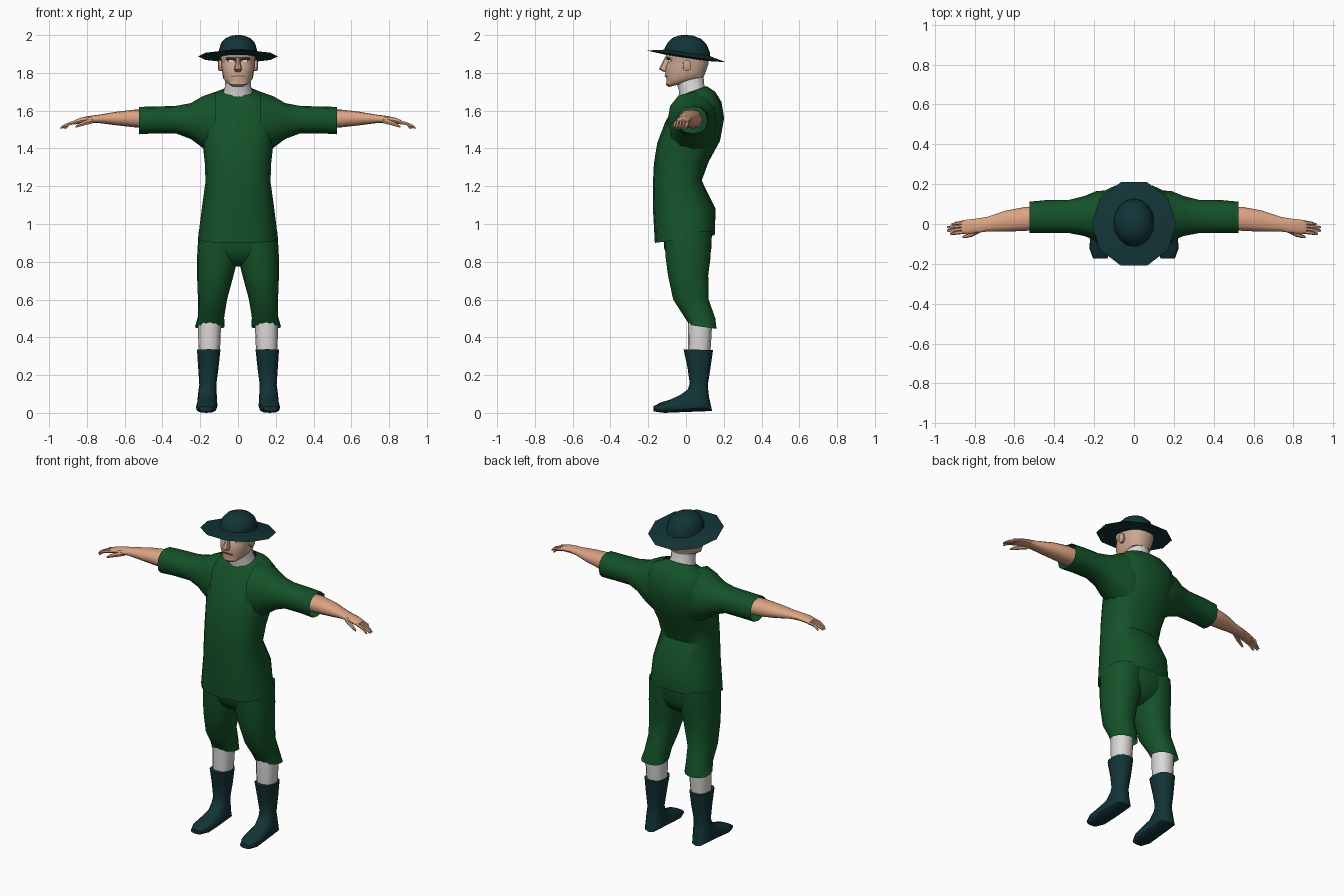
import bpy, bmesh, math
from mathutils import Vector as V


def material(name, rgb):
    m = bpy.data.materials.new(name)
    m.diffuse_color = (*rgb, 1)
    return m


GREEN = material("green cloth", (0.007, 0.085, 0.022))
TEAL = material("dark teal leather", (0.006, 0.034, 0.038))
WHITE = material("white linen", (0.72, 0.70, 0.69))
FACE = material("pale skin", (0.62, 0.40, 0.29))
SKIN = material("tanned skin", (0.72, 0.37, 0.23))
DARK = material("dark brown", (0.05, 0.03, 0.025))
LIP = material("lip brown", (0.25, 0.12, 0.09))


def yz(x, hw, yf, zf, yb, zb):
    """Ring lying across x, spanned by a front and a back (y, z) point."""
    return V((x, (yf + yb) / 2, (zf + zb) / 2)), V((hw, 0, 0)), V((0, (yb - yf) / 2, (zb - zf) / 2))


def xr(x, y0, y1, z0, z1):
    """Upright ring at a given x."""
    return V((x, (y0 + y1) / 2, (z0 + z1) / 2)), V((0, (y1 - y0) / 2, 0)), V((0, 0, (z1 - z0) / 2))


def finish(name, bm, mat, mirror, angle=40):
    bmesh.ops.recalc_face_normals(bm, faces=bm.faces[:])
    me = bpy.data.meshes.new(name)
    bm.to_mesh(me)
    bm.free()
    me.materials.append(mat)
    ob = bpy.data.objects.new(name, me)
    bpy.context.collection.objects.link(ob)
    bpy.ops.object.select_all(action='DESELECT')
    ob.select_set(True)
    bpy.context.view_layer.objects.active = ob
    bpy.ops.object.shade_smooth_by_angle(angle=math.radians(angle))
    if mirror:
        holder = ob.modifiers.new("mirror", 'MIRROR')
        holder.use_bisect_axis[0] = False
        holder.use_mirror_merge = False
    return ob


def loft(name, rings, mat, n=12, p=0.85, caps=True, mirror=False):
    """Skin a row of (super)ellipse rings."""
    bm = bmesh.new()
    loops = []
    for c, a, b in rings:
        row = []
        for i in range(n):
            t = 2 * math.pi * i / n
            u, v = math.cos(t), math.sin(t)
            u = math.copysign(abs(u) ** p, u)
            v = math.copysign(abs(v) ** p, v)
            row.append(bm.verts.new(c + a * u + b * v))
        loops.append(row)
    for r, s in zip(loops, loops[1:]):
        for i in range(n):
            j = (i + 1) % n
            bm.faces.new((r[i], r[j], s[j], s[i]))
    if caps:
        bm.faces.new(loops[0])
        bm.faces.new(loops[-1])
    return finish(name, bm, mat, mirror)


def box(name, centre, size, mat, mirror=False):
    bm = bmesh.new()
    bmesh.ops.create_cube(bm, size=1)
    bmesh.ops.scale(bm, vec=size, verts=bm.verts)
    bmesh.ops.translate(bm, vec=centre, verts=bm.verts)
    return finish(name, bm, mat, mirror)


# Tunic body, from hem to neckline
loft("tunic_body", [
    yz(0, .212, -.165, .90, .152, .94),
    yz(0, .192, -.175, 1.08, .157, 1.08),
    yz(0, .172, -.175, 1.22, .083, 1.23),
    yz(0, .176, -.17, 1.32, .12, 1.33),
    yz(0, .188, -.152, 1.43, .18, 1.44),
    yz(0, .205, -.11, 1.54, .202, 1.56),
    yz(0, .195, -.072, 1.61, .188, 1.645),
    yz(0, .158, -.045, 1.655, .155, 1.70),
    yz(0, .08, -.033, 1.68, .11, 1.73)], GREEN, n=16, p=.8, caps=False)

# Sleeves, open at the cuff
loft("sleeve", [
    xr(.12, -.10, .17, 1.36, 1.70),
    xr(.19, -.085, .165, 1.405, 1.675),
    xr(.25, -.06, .14, 1.45, 1.64),
    xr(.33, -.045, .12, 1.48, 1.625),
    xr(.44, -.045, .12, 1.48, 1.622),
    xr(.525, -.045, .112, 1.475, 1.62)], GREEN, n=12, caps=False, mirror=True)

# Bare forearm and palm
loft("forearm", [
    xr(.40, -.02, .09, 1.505, 1.605),
    xr(.55, -.035, .085, 1.512, 1.605),
    xr(.64, -.038, .068, 1.522, 1.595),
    xr(.74, -.038, .035, 1.535, 1.578),
    xr(.79, -.045, .027, 1.535, 1.572),
    xr(.835, -.052, .022, 1.532, 1.562),
    xr(.865, -.050, .018, 1.527, 1.55)], SKIN, n=12, mirror=True)

# Fingers bend down and slightly forward
for i, tip in enumerate((.915, .938, .94, .925)):
    y = .008 - i * .016
    loft("finger", [
        xr(.85, y - .009, y + .009, 1.531, 1.552),
        xr(.895, y - .014, y + .004, 1.521, 1.540),
        xr(tip - .01, y - .015, y - .001, 1.506, 1.523),
        xr(tip, y - .012, y - .004, 1.503, 1.512)], SKIN, n=6, mirror=True)
loft("thumb", [
    xr(.765, -.04, -.01, 1.532, 1.562),
    xr(.81, -.063, -.035, 1.522, 1.548),
    xr(.845, -.071, -.053, 1.512, 1.532),
    xr(.86, -.070, -.060, 1.509, 1.519)], SKIN, n=6, mirror=True)

# Knee breeches: two legs and the seat between them
loft("breeches_leg", [
    yz(.15, .078, .018, .465, .163, .445),
    yz(.143, .070, -.015, .515, .157, .50),
    yz(.135, .077, -.07, .60, .122, .60),
    yz(.120, .097, -.098, .73, .12, .73),
    yz(.109, .108, -.11, .82, .132, .82),
    yz(.105, .104, -.12, .96, .14, .96)], GREEN, n=14, p=.85, caps=False, mirror=True)
loft("breeches_seat", [
    yz(0, .05, -.04, .775, .06, .775),
    yz(0, .12, -.095, .815, .115, .81),
    yz(0, .19, -.118, .87, .137, .87),
    yz(0, .20, -.12, .96, .14, .96)], GREEN, n=14, p=.8, mirror=False)

# Stockings
loft("stocking", [
    yz(.152, .052, .015, .30, .125, .30),
    yz(.152, .058, .01, .36, .132, .36),
    yz(.150, .062, .01, .50, .14, .50)], WHITE, mirror=True)

# Boots: the rings turn from the shaft into the foot
loft("boot", [
    yz(.155, .062, -.013, .337, .143, .332),
    yz(.157, .054, .008, .24, .130, .24),
    yz(.160, .045, .020, .155, .115, .145),
    yz(.162, .049, .010, .125, .122, .085),
    yz(.163, .053, -.030, .095, .138, .010),
    yz(.165, .056, -.085, .070, -.020, .004),
    yz(.168, .055, -.135, .055, -.115, .0),
    yz(.170, .036, -.172, .035, -.172, .008)], TEAL, n=12, p=.8, mirror=True)

# High collar round the neck
loft("collar", [
    yz(0, .085, -.035, 1.655, .115, 1.69),
    yz(0, .070, -.040, 1.71, .098, 1.74),
    yz(0, .066, -.055, 1.755, .094, 1.79)], WHITE, n=14, p=.95)

# Head, chin upwards
loft("head", [
    yz(0, .040, -.092, 1.724, .02, 1.755),
    yz(0, .064, -.107, 1.738, .065, 1.768),
    yz(0, .079, -.104, 1.765, .095, 1.778),
    yz(0, .083, -.112, 1.792, .108, 1.81),
    yz(0, .091, -.106, 1.835, .121, 1.85),
    yz(0, .091, -.094, 1.864, .122, 1.87),
    yz(0, .096, -.110, 1.884, .12, 1.89),
    yz(0, .090, -.100, 1.915, .115, 1.905)], FACE, n=18, p=.85)

# Facial features
loft("nose", [
    yz(0, .010, -.112, 1.882, -.08, 1.884),
    yz(0, .013, -.128, 1.850, -.08, 1.85),
    yz(0, .021, -.144, 1.820, -.08, 1.82),
    yz(0, .016, -.120, 1.806, -.08, 1.806)], FACE, n=8)
loft("ear", [
    xr(.080, -.018, .022, 1.81, 1.865),
    xr(.100, -.016, .026, 1.808, 1.87),
    xr(.105, -.008, .020, 1.818, 1.862)], FACE, n=10, mirror=True)
box("eye", (.037, -.085, 1.862), (.028, .018, .010), WHITE, mirror=True)
box("eyebrow", (.038, -.093, 1.874), (.048, .018, .009), DARK, mirror=True)
box("mouth", (0, -.107, 1.784), (.048, .012, .006), LIP)
box("mouth_corner", (.028, -.103, 1.780), (.012, .012, .006), LIP, mirror=True)

# Ten-sided hat brim, tilted down at the back, with a round crown
loft("hat_brim", [
    yz(0, .10, -.11, 1.896, .12, 1.862),
    yz(0, .212, -.220, 1.920, .221, 1.855),
    yz(0, .10, -.11, 1.924, .12, 1.893)], TEAL, n=10, p=1)
loft("hat_crown", [
    yz(0, .103, -.115, 1.900, .128, 1.870),
    yz(0, .101, -.113, 1.930, .126, 1.910),
    yz(0, .090, -.096, 1.963, .108, 1.953),
    yz(0, .066, -.070, 1.986, .078, 1.981),
    yz(0, .030, -.034, 1.999, .036, 1.998),
    yz(0, .004, -.004, 2.0, .006, 2.0)], TEAL, n=16, p=1)
